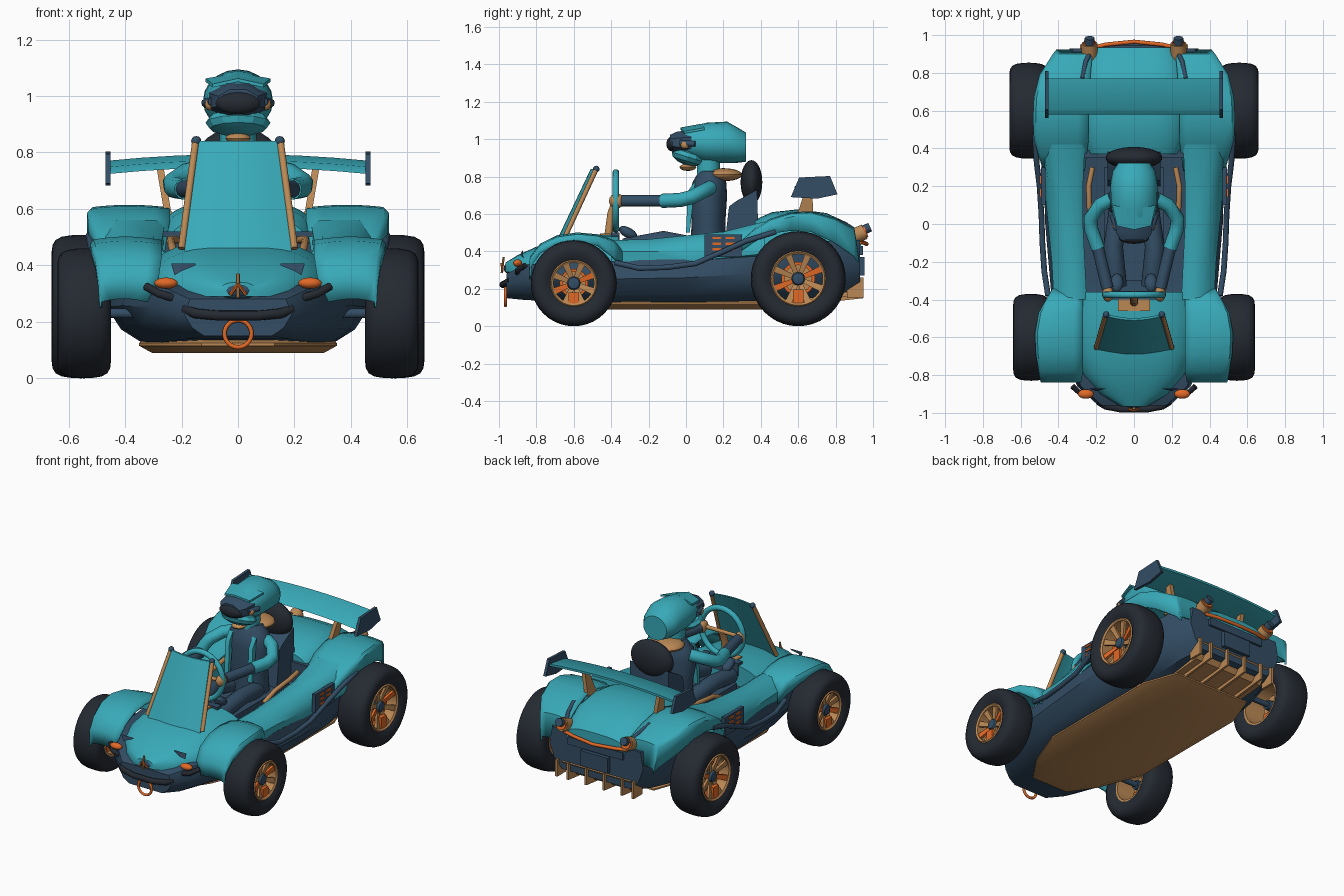
import bpy, bmesh
from math import sin, cos, pi, radians
from mathutils import Vector, Matrix

if "Cube" in bpy.data.objects:
    bpy.data.objects.remove(bpy.data.objects["Cube"])

def colour(name, rgb):
    m = bpy.data.materials.new(name)
    m.diffuse_color = (*rgb, 1)
    m.use_nodes = True
    m.node_tree.nodes["Principled BSDF"].inputs["Base Color"].default_value = m.diffuse_color
    return m

TEAL = colour("teal", (0.04, 0.40, 0.48))
NAVY = colour("navy", (0.033, 0.075, 0.13))
TAN = colour("tan", (0.50, 0.25, 0.09))
ORANGE = colour("orange", (0.75, 0.14, 0.02))
BLACK = colour("rubber_black", (0.018, 0.023, 0.032))

def finish(ob, mat, mirror=False, solid=0.0, angle=40):
    ob.data.materials.clear()
    ob.data.materials.append(mat)
    bpy.ops.object.select_all(action='DESELECT')
    ob.select_set(True)
    bpy.context.view_layer.objects.active = ob
    bpy.ops.object.shade_smooth_by_angle(angle=radians(angle))
    if solid:
        ob.modifiers.new("thickness", 'SOLIDIFY').thickness = solid
    if mirror:
        ob.modifiers.new("mirror", 'MIRROR')
    return ob

def from_bm(name, bm, mat, **kw):
    bmesh.ops.recalc_face_normals(bm, faces=bm.faces)
    me = bpy.data.meshes.new(name)
    bm.to_mesh(me)
    bm.free()
    ob = bpy.data.objects.new(name, me)
    bpy.context.collection.objects.link(ob)
    return finish(ob, mat, **kw)

def loft(name, rings, mat, closed=True, caps=True, loop=False, **kw):
    """Skin a list of point rings; loop joins the last ring to the first."""
    bm = bmesh.new()
    vs = [[bm.verts.new(p) for p in r] for r in rings]
    n = len(vs[0])
    for a, b in zip(vs, vs[1:] + (vs[:1] if loop else [])):
        for i in range(n if closed else n - 1):
            j = (i + 1) % n
            bm.faces.new((a[i], a[j], b[j], b[i]))
    if closed and caps and not loop:
        bm.faces.new(vs[0])
        bm.faces.new(vs[-1])
    return from_bm(name, bm, mat, **kw)

def lathe(name, cx, cy, cz, prof, mat, n=40, **kw):
    """Spin an (x offset, radius) profile about the x axis."""
    rings = [[(cx + x, cy + r * cos(2 * pi * i / n), cz + r * sin(2 * pi * i / n))
              for i in range(n)] for x, r in prof]
    return loft(name, rings, mat, **kw)

def ball(name, c, r, mat, rot=None, seg=24, **kw):
    bm = bmesh.new()
    bmesh.ops.create_uvsphere(bm, u_segments=seg, v_segments=seg // 2, radius=1)
    for v in bm.verts:
        p = Vector((v.co.x * r[0], v.co.y * r[1], v.co.z * r[2]))
        v.co = Vector(c) + (Matrix.Rotation(rot, 3, 'X') @ p if rot else p)
    return from_bm(name, bm, mat, **kw)

def prism(name, yz, x0, x1, mat, **kw):
    """Side outline (y, z) extruded from x0 to x1."""
    return loft(name, [[(x, y, z) for y, z in yz] for x in (x0, x1)], mat, **kw)

def box(name, x, y, z, mat, **kw):
    return prism(name, [(y[0], z[0]), (y[1], z[0]), (y[1], z[1]), (y[0], z[1])], *x, mat, **kw)

def tube(name, pts, r, mat, cyclic=False, mirror=False, res=3):
    cu = bpy.data.curves.new(name, 'CURVE')
    cu.dimensions = '3D'
    cu.bevel_depth, cu.bevel_resolution, cu.use_fill_caps = r, res, True
    sp = cu.splines.new('POLY')
    sp.points.add(len(pts) - 1)
    for p, q in zip(sp.points, pts):
        p.co = (*q, 1)
    sp.use_cyclic_u = cyclic
    ob = bpy.data.objects.new(name, cu)
    bpy.context.collection.objects.link(ob)
    bpy.ops.object.select_all(action='DESELECT')
    ob.select_set(True)
    bpy.context.view_layer.objects.active = ob
    bpy.ops.object.convert(target='MESH')
    return finish(bpy.context.object, mat, mirror=mirror)

def circle(cx, y, cz, r, n=32):
    return [(cx + r * cos(2 * pi * i / n), y, cz + r * sin(2 * pi * i / n)) for i in range(n)]

def dome(name, secs, base, mat, n=16, e=0.75):
    """Half super-ellipse cross sections (y, half width, top z)."""
    arc = [pi * i / n for i in range(n + 1)]
    return loft(name, [[(w * (1 if cos(a) > 0 else -1) * abs(cos(a)) ** e, y,
                         base + (zt - base) * max(sin(a), 0) ** e) for a in arc] for y, w, zt in secs], mat)

def arch(name, path, mat, crown):
    """Fender strip along (y, z, inner x, outer x, lip drop)."""
    rings = []
    for y, z, a, b, d in path:
        r = [(a + (b - a) * t, y, z + crown * sin(pi * t)) for t in (0, .2, .4, .6, .8, .95)]
        rings.append(r + [(b, y, z - 0.015), (b, y, z - d)])
    return loft(name, rings, mat, closed=False, mirror=True, solid=0.012)

# Lower tub
tub = []
for y, wb, wm, zb, zt in [(-.96, .12, .19, .15, .28), (-.86, .18, .30, .14, .33), (-.6, .25, .41, .13, .35),
                          (-.35, .32, .44, .12, .35), (0, .33, .47, .12, .36), (.34, .33, .48, .13, .39),
                          (.6, .33, .44, .14, .44), (.8, .3, .40, .17, .46), (.93, .25, .34, .2, .46)]:
    half = [(wb, zb), (wb + (wm - wb) * .6, zb + (zt - zb) * .22), (wm, zb + (zt - zb) * .58), (wm - .02, zt)]
    tub.append([(x, y, z) for x, z in half] + [(-x, y, z) for x, z in reversed(half)])
loft("lower_tub", tub, NAVY)

# Floor plate and rear diffuser
plan = [(.13, -.78), (.24, -.62), (.35, -.34), (.35, .5), (.27, .72)]
plan += [(-x, y) for x, y in reversed(plan)]
loft("floor_plate", [[(x * s, y * s, z) for x, y in plan] for s, z in ((.87, .09), (1, .115), (1, .125), (.9, .15))], TAN)
for i in range(4):
    prism(f"diffuser_fin_{i}", [(.68, .12), (.95, .15), (.95, .26), (.68, .2)], i * .13 - .202, i * .13 - .188, TAN)
prism("diffuser_sheet", [(.66, .14), (.87, .16), (.935, .25), (.925, .26), (.66, .17)], -.25, .25, TAN)

# Hood, rear deck and side pods
dome("hood", [(-.965, .07, .34), (-.9, .18, .38), (-.8, .27, .425), (-.68, .32, .465),
              (-.5, .34, .49), (-.36, .33, .49)], .29, TEAL)
dome("rear_deck", [(.37, .25, .57), (.46, .28, .61), (.6, .29, .625), (.75, .28, .605),
                   (.86, .25, .555), (.935, .21, .5)], .42, TEAL, e=.6)
tube("deck_groove", [(.22, .93, .495), (.255, .86, .54), (.275, .77, .575)], .012, NAVY, mirror=True)
pod = []
for y, a, b, z in [(-.4, .25, .42, .46), (-.2, .26, .43, .465), (0, .27, .45, .485), (.2, .27, .47, .505), (.42, .26, .5, .56)]:
    pod.append([(a, y, .32), (a, y, z - .02), (a + .03, y, z), (b - .07, y, z), (b - .02, y, z - .04),
                (b + .005, y, .40), (b, y, .345 + max(y, 0) * .1)])
loft("side_pod", pod, TEAL, mirror=True)

# Fenders
arch("front_fender", [(-.84, .27, .32, .49, .02), (-.835, .36, .28, .495, .04), (-.78, .43, .27, .505, .04),
                      (-.69, .475, .27, .52, .04), (-.58, .49, .27, .525, .04), (-.47, .48, .27, .505, .05),
                      (-.39, .45, .27, .46, .08), (-.34, .40, .3, .43, .08)], TEAL, .012)
arch("rear_fender", [(.28, .44, .26, .48, .05), (.36, .51, .25, .505, .06), (.45, .565, .24, .53, .07),
                     (.56, .6, .24, .535, .09), (.67, .605, .24, .53, .1), (.79, .57, .23, .5, .12),
                     (.9, .515, .22, .43, .14), (.925, .37, .22, .41, .03)], TEAL, .01)
tube("side_trim", [(.455, -.38, .34), (.475, -.25, .31), (.485, -.1, .315), (.49, .05, .335), (.5, .2, .4),
                   (.515, .32, .455), (.525, .48, .505)], .015, NAVY, mirror=True)
box("side_panel", (.468, .492), (.1, .3), (.37, .49), NAVY, mirror=True)
for y in (.165, .235):
    for z in (.405, .435, .465):
        box("panel_stripe", (.49, .499), (y - .023, y + .023), (z, z + .012), ORANGE, mirror=True)

# Wheels
for tag, y, R, x0, x1, rim in (("front", -.6, .23, .45, .64, .122), ("rear", .6, .254, .455, .66, .145)):
    w, c = (x1 - x0) / 2, (x0 + x1) / 2
    h = R - rim
    prof = [(-w * .8, rim), (-w * .93, rim + h * .2), (-w, rim + h * .45), (-w * .97, R - h * .33), (-w * .86, R - h * .16),
            (-w * .65, R - h * .06), (-w * .3, R - .001)]
    prof = prof + [(0, R)] + [(-x, r) for x, r in reversed(prof)]
    lathe(tag + "_tyre", c, y, R, prof, BLACK, loop=True, mirror=True)
    lathe(tag + "_rim", c, y, R, [(-w * .82, rim + .003), (w * .82, rim + .003), (w * .88, rim - .003),
                                  (w * .8, rim - .014), (-w * .8, rim - .01)], TAN, loop=True, mirror=True)
    lathe(tag + "_brake_disc", c + w * .1, y, R, [(0, rim * .5), (.012, rim * .5)], TAN, mirror=True)
    lathe(tag + "_brake_ring", c + w * .3, y, R, [(0, rim * .62), (.01, rim * .62), (.01, rim * .5), (0, rim * .5)],
          ORANGE, loop=True, mirror=True)
    lathe(tag + "_hub", c - w * .3, y, R, [(0, .03), (w * .85, .036), (w * .95, .03), (w * .98, .018)], NAVY, n=12, mirror=True)
    for k in range(8):
        # Tapered flat spokes, with two in the accent colour
        a = k * pi / 4 + pi / 8
        rings = []
        for f, s, dx in ((.2, .012, .5), (.93, .018, .76)):
            rings.append([(c + w * dx + ex, y + rim * f * cos(a) - t * s * sin(a), R + rim * f * sin(a) + t * s * cos(a))
                          for ex, t in ((0, -1), (0, 1), (-.016, 1), (-.016, -1))])
        loft(tag + "_spoke", rings, ORANGE if k % 4 == 0 else TAN, mirror=True)
    box(tag + "_caliper", (c - w * .3, c + w * .8), (y - .027, y + .027), (R - rim * .92, R - rim * .4), ORANGE, mirror=True)
    tube(tag + "_axle", [(.25, y, R), (c, y, R)], .018, NAVY, mirror=True)

# Curved windshield with posts
def screen(y, z, w, bow):
    xs = [w * (i / 4 - 1) for i in range(9)]
    front = [(x, y - bow * (1 - (x / w) ** 2), z) for x in xs]
    return front + [(x, q + .012, z) for x, q, z in reversed(front)]
loft("windshield", [screen(-.665, .45, .19, .03), screen(-.49, .84, .138, .02)], TEAL)
tube("windshield_post", [(.2, -.655, .46), (.15, -.48, .84)], .013, TAN, mirror=True)
ball("post_cap", (.148, -.48, .84), (.018, .018, .018), NAVY, seg=12, mirror=True)

# Nose details
tube("front_bumper", [(-.19, -.94, .245), (-.15, -.965, .23), (-.07, -.98, .222), (.07, -.98, .222),
                      (.15, -.965, .23), (.19, -.94, .245)], .018, BLACK)
tube("nose_bar", [(.23, -.9, .285), (.28, -.9, .3), (.325, -.86, .325)], .015, BLACK, mirror=True)
ball("indicator_light", (.255, -.9, .337), (.042, .025, .02), ORANGE, seg=16, mirror=True)
tube("tow_ring", circle(0, -.965, .158, .048), .008, ORANGE, cyclic=True)
ball("nose_grille", (0, -.93, .31), (.07, .045, .035), NAVY, seg=16)
tube("nose_badge_stem", [(0, -.985, .285), (0, -.975, .37)], .007, TAN, res=1)
tube("nose_badge_arm", [(0, -.988, .335), (.028, -.98, .295)], .006, ORANGE, mirror=True, res=1)
loft("hood_vent", [[(.15, -.872, z), (.235, -.872, z), (.225, -.87, z - .035), (.2, -.885, z - .02)]
                   for z in (.407, .4)], NAVY, mirror=True)

# Wing
foil = [(.58, -.025), (.61, .0), (.77, .022), (.77, .008), (.64, -.025)]
loft("wing", [[(x, y, .772 - .11 * x * x + z) for y, z in foil] for x in [i * .115 - .46 for i in range(9)]], TEAL)
prism("wing_end_plate", [(.605, .795), (.77, .803), (.81, .705), (.7, .682), (.56, .69)], .452, .47, NAVY, mirror=True)
loft("wing_strut", [[(x, y, z), (x + .025, y, z), (x + .025, y + d, z), (x, y + d, z)]
                    for x, y, z, d in ((.235, .59, .58, .09), (.265, .645, .755, .03))], TAN, mirror=True)

# Tail details
tube("tail_strip", [(-.23, .93, .45), (-.15, .95, .447), (0, .965, .44), (.15, .95, .447), (.23, .93, .45)], .011, ORANGE)
box("tail_plate", (-.1, .1), (.92, .955), (.27, .37), NAVY)
box("tail_panel", (-.2, .2), (.9, .945), (.38, .43), NAVY)
tube("tail_light_housing", [(.235, .88, .475), (.235, .955, .505)], .043, TAN, mirror=True)
tube("tail_light_lens", [(.235, .95, .503), (.235, .963, .508)], .035, ORANGE, mirror=True)
tube("tail_light_cap", [(.235, .94, .51), (.235, .985, .53)], .026, NAVY, mirror=True)
box("tail_bracket", (.27, .285), (.86, .95), (.15, .26), TAN, mirror=True)

# Cockpit
box("rear_bulkhead", (-.27, .27), (.35, .39), (.36, .52), NAVY)
box("seat_base", (-.16, .16), (-.3, .3), (.34, .4), NAVY)
prism("seat_back", [(.2, .38), (.23, .64), (.27, .67), (.38, .73), (.39, .38)], -.14, .14, NAVY)
ball("headrest", (0, .35, .77), (.15, .058, .118), BLACK, seg=32)
tube("cockpit_rail", [(.22, -.05, .42), (.235, .05, .47), (.24, .2, .49), (.22, .3, .49)], .014, TAN, mirror=True)
tube("steering_column", [(0, -.42, .45), (0, -.4, .6), (0, -.375, .67)], .022, TAN)
box("column_mount", (-.085, .085), (-.46, -.4), (.46, .497), TAN)
box("dashboard", (-.13, .13), (-.4, -.355), (.42, .5), NAVY)
tube("steering_wheel", circle(0, -.375, .67, .152), .018, TEAL, cyclic=True)
tube("steering_spoke", [(-.15, -.375, .67), (.15, -.375, .67)], .012, TAN)

# Driver
n = 20
loft("torso", [[(rx * cos(2 * pi * i / n), y + ry * sin(2 * pi * i / n), z) for i in range(n)] for z, rx, ry, y in
               ((.38, .13, .1, .12), (.55, .12, .09, .12), (.7, .15, .1, .12), (.77, .13, .09, .125), (.83, .08, .06, .13))], NAVY)
prism("chest_stripe", [(.0, .5), (.02, .5), (.05, .78), (.01, .72)], .07, .1, TEAL, mirror=True)
ball("shoulder_pad", (0, .2, .81), (.11, .1, .035), TAN)
tube("neck", [(0, .12, .78), (0, .12, .9)], .065, TEAL)
tube("upper_arm", [(.12, .13, .74), (.18, .1, .725), (.23, .03, .69), (.225, -.03, .675), (.19, -.13, .67)], .038, TEAL, mirror=True)
tube("forearm", [(.195, -.11, .67), (.14, -.34, .67)], .032, NAVY, mirror=True)
ball("glove", (.138, -.37, .67), (.03, .042, .04), TAN, seg=16, mirror=True)
tube("leg", [(.08, .08, .42), (.11, -.12, .46), (.09, -.33, .42)], .052, NAVY, mirror=True)
ball("boot", (.09, -.31, .5), (.035, .055, .028), NAVY, rot=-.5, seg=12, mirror=True)

# Helmet with goggles
loft("helmet", [[(w * cos(2 * pi * i / n), y, (a + b) / 2 + (b - a) / 2 * sin(2 * pi * i / n))
                 for i in range(n)] for y, w, a, b in ((-.02, .085, .92, 1.045), (.04, .112, .89, 1.072), (.11, .122, .872, 1.088),
                 (.22, .124, .872, 1.094), (.28, .112, .874, 1.06), (.322, .085, .88, 1.035))], TEAL)
loft("helmet_peak", [[(-w, y, z), (0, y - .02, z + .02), (w, y, z), (w, y, z + .012), (0, y - .02, z + .032), (-w, y, z + .012)]
                     for y, z, w in ((-.01, 1.03, .09), (.1, 1.05, .115))], TEAL)
loft("goggle_frame", [[(w * cos(pi * i / 4 + pi / 8), y, .982 + h * sin(pi * i / 4 + pi / 8)) for i in range(8)]
                      for y, w, h in ((.03, .112, .075), (-.05, .1, .062), (-.085, .075, .045))], NAVY)
ball("goggle_lens", (0, -.075, .975), (.08, .03, .04), BLACK)
ball("chin_guard", (0, .01, .905), (.115, .09, .045), TEAL, rot=-.3, seg=12, angle=20)
tube("goggle_strap", [(.09, -.03, .98), (.115, .05, .975)], .016, NAVY, mirror=True)
ball("strap_buckle", (.1, -.005, .97), (.018, .025, .022), TAN, seg=12, mirror=True)
ball("chin_strap", (0, .01, .85), (.045, .045, .02), TAN, seg=12)
